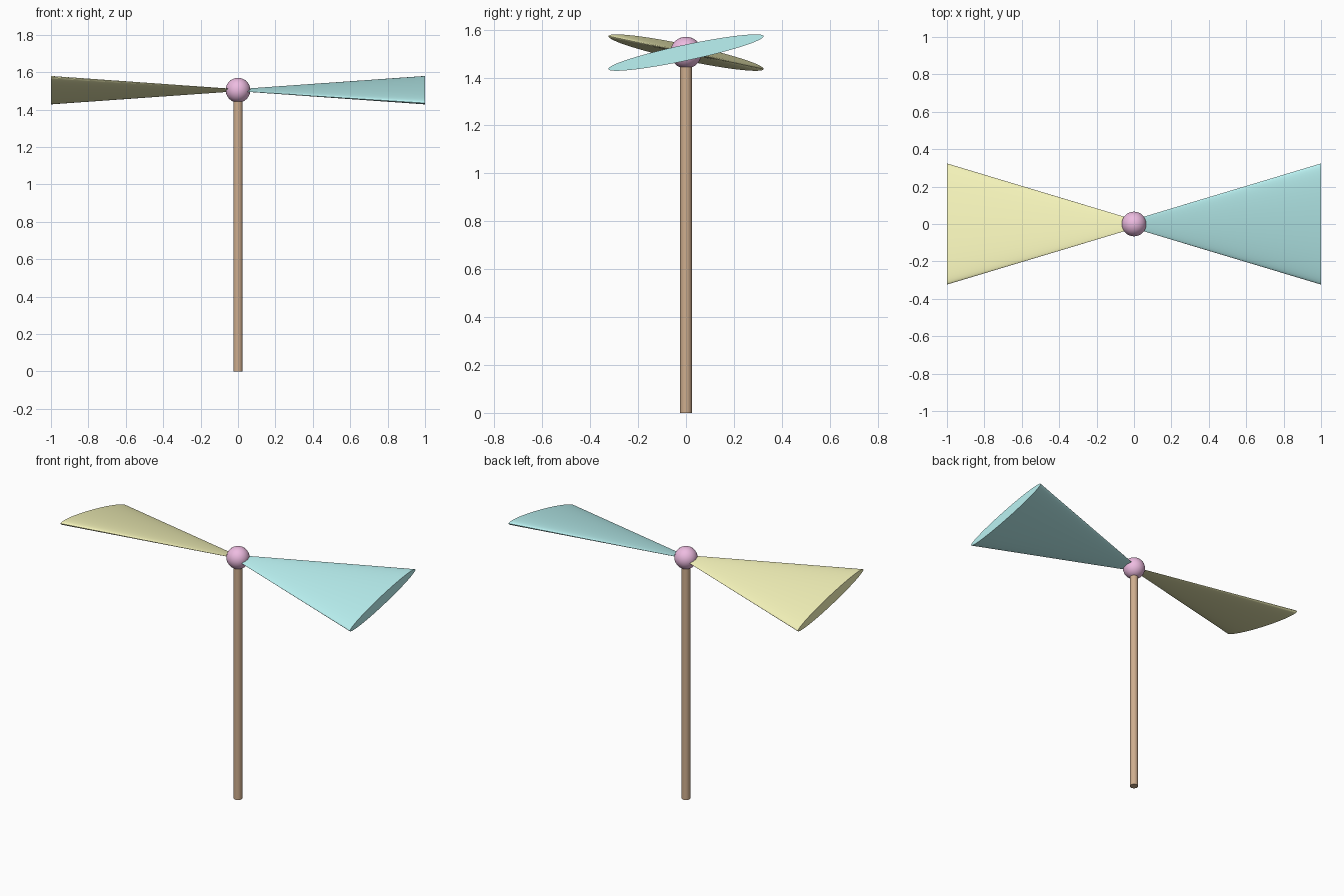
import bpy
from math import radians, pi
from mathutils import Matrix

if "Cube" in bpy.data.objects:
    bpy.data.objects.remove(bpy.data.objects["Cube"])

HUB_Z = 1.504


def finish(name, color):
    ob = bpy.context.object
    ob.name = name
    mat = bpy.data.materials.new(name + "_colour")
    mat.diffuse_color = (*color, 1)
    mat.use_nodes = True
    mat.node_tree.nodes["Principled BSDF"].inputs["Base Color"].default_value = mat.diffuse_color
    ob.data.materials.append(mat)
    bpy.ops.object.shade_smooth_by_angle(angle=radians(35))
    return ob


def blade(name, side, color):
    # cone along x, narrow at the hub, flattened and pitched
    start, end = 0.03, 1.0
    bpy.ops.mesh.primitive_cone_add(vertices=64, radius1=0.033, radius2=0.331,
                                    depth=end - start)
    ob = bpy.context.object
    turn = Matrix.Rotation(0 if side > 0 else pi, 4, 'Z')
    pitch = Matrix.Rotation(radians(12), 4, 'X')
    flatten = Matrix.Diagonal((1, 1, 0.1, 1))
    along_x = Matrix.Translation(((start + end) / 2, 0, 0)) @ Matrix.Rotation(pi / 2, 4, 'Y')
    ob.data.transform(turn @ pitch @ flatten @ along_x)
    ob.location = (0, 0, HUB_Z)
    return finish(name, color)


# Pole
bpy.ops.mesh.primitive_cylinder_add(vertices=32, radius=0.025, depth=1.5, location=(0, 0, 0.75))
finish("pole", (0.62, 0.42, 0.27))

# Hub
bpy.ops.mesh.primitive_uv_sphere_add(segments=32, ring_count=16, radius=0.066, location=(0, 0, HUB_Z))
finish("hub", (0.85, 0.5, 0.75))

# Two opposite blades
blade("right_blade", 1, (0.5, 0.9, 0.9))
blade("left_blade", -1, (0.93, 0.92, 0.5))
